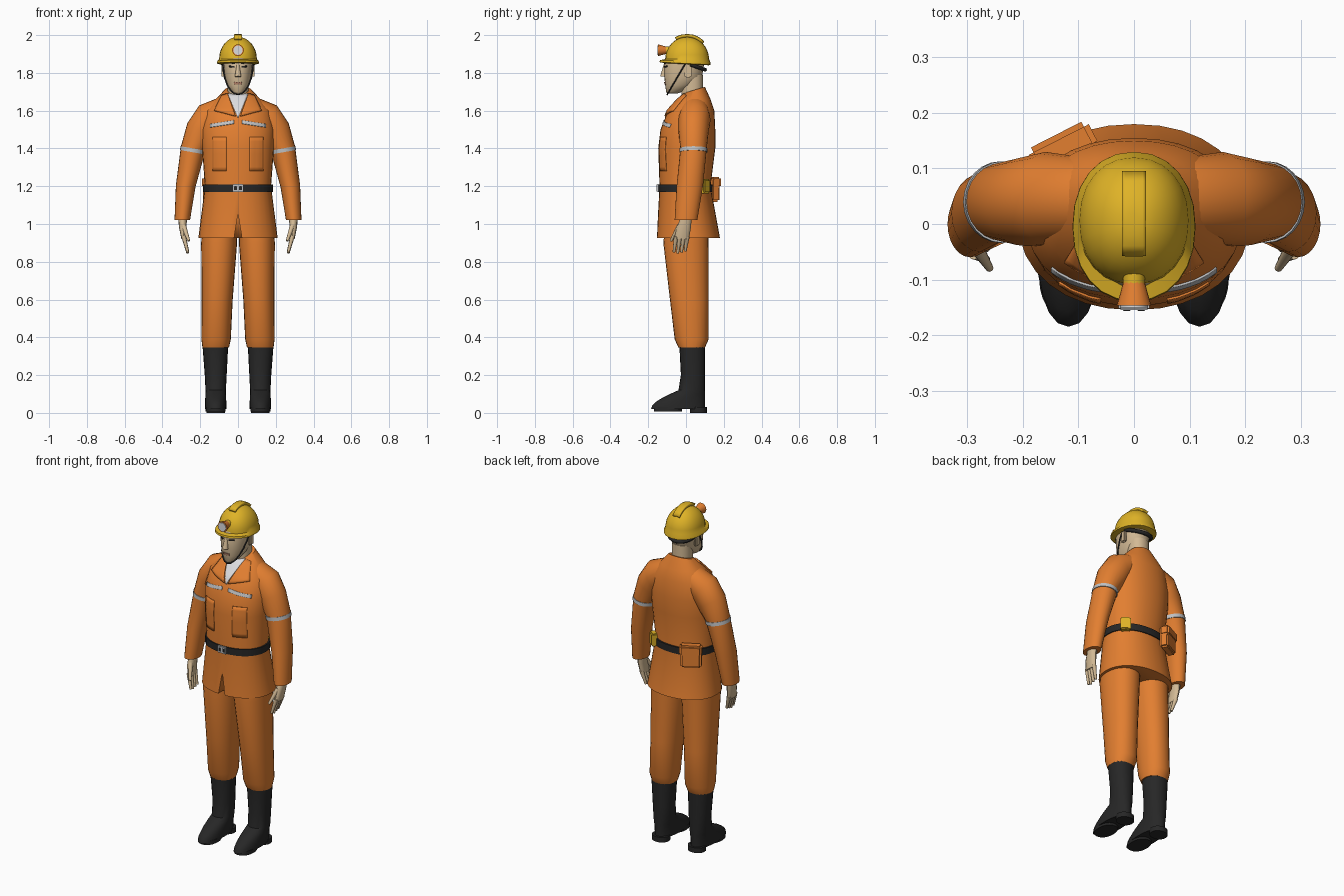
import bpy, bmesh, math
from mathutils import Vector
from mathutils.bvhtree import BVHTree

cube = bpy.data.objects.get("Cube")
if cube:
    bpy.data.objects.remove(cube, do_unlink=True)


def material(name, *rgb):
    mat = bpy.data.materials.new(name)
    mat.use_nodes = True
    mat.diffuse_color = (*rgb, 1)
    shader = mat.node_tree.nodes["Principled BSDF"]
    shader.inputs["Base Color"].default_value = (*rgb, 1)
    shader.inputs["Roughness"].default_value = 0.7
    return mat


ORANGE = material("work orange", 0.76, 0.21, 0.03)
BLACK = material("rubber black", 0.02, 0.02, 0.02)
SKIN = material("skin", 0.65, 0.49, 0.3)
YELLOW = material("safety yellow", 0.74, 0.45, 0.02)
GREY = material("reflective grey", 0.52, 0.53, 0.54)
WHITE = material("shirt white", 0.72, 0.72, 0.74)
LIPS = material("lips", 0.45, 0.22, 0.14)


def finish(name, bm, mat, angle=40):
    bmesh.ops.recalc_face_normals(bm, faces=bm.faces)
    mesh = bpy.data.meshes.new(name)
    bm.to_mesh(mesh)
    bm.free()
    mesh.materials.append(mat)
    ob = bpy.data.objects.new(name, mesh)
    bpy.context.collection.objects.link(ob)
    bpy.ops.object.select_all(action='DESELECT')
    ob.select_set(True)
    bpy.context.view_layer.objects.active = ob
    bpy.ops.object.shade_smooth_by_angle(angle=math.radians(angle))
    return ob


def loft(name, rings, mat, sides=24, power=0.92, flip=1, angle=40):
    """Rings: z, centre x, half width, front y, back y, [roll in degrees, rise towards the back]."""
    bm = bmesh.new()
    loops = []
    for z, cx, width, front, back, *rest in rings:
        roll, rise = (rest + [0, 0])[:2]
        roll, cy, depth = math.radians(roll), (front + back) / 2, (back - front) / 2
        loop = []
        for i in range(sides):
            a = math.tau * i / sides
            c, s = (math.copysign(abs(f) ** power, f) for f in (math.cos(a), math.sin(a)))
            loop.append(bm.verts.new((flip * (cx + width * c * math.cos(roll)), cy + depth * s,
                                      z + width * c * math.sin(roll) + rise * depth * s)))
        loops.append(loop)
    for low, high in zip(loops, loops[1:]):
        for i in range(sides):
            j = (i + 1) % sides
            bm.faces.new((low[i], low[j], high[j], high[i]))
    bm.faces.new(loops[0])
    bm.faces.new(loops[-1])
    return finish(name, bm, mat, angle)


def box(name, loc, size, mat, turn=0, bevel=0.006):
    bm = bmesh.new()
    bmesh.ops.create_cube(bm, size=1)
    bmesh.ops.scale(bm, vec=size, verts=bm.verts)
    bmesh.ops.bevel(bm, geom=bm.edges[:], offset=bevel, segments=2, affect='EDGES')
    ob = finish(name, bm, mat)
    ob.location, ob.rotation_euler.z = loc, math.radians(turn)
    return ob


def rod(name, start, end, start_radius, end_radius, mat, sides=12):
    start, end = Vector(start), Vector(end)
    bm = bmesh.new()
    bmesh.ops.create_cone(bm, cap_ends=True, segments=sides, radius1=start_radius,
                          radius2=end_radius, depth=(end - start).length)
    ob = finish(name, bm, mat)
    ob.location = (start + end) / 2
    ob.rotation_euler = (end - start).to_track_quat('Z', 'Y').to_euler()
    return ob


def surface(ob):
    bm = bmesh.new()
    bm.from_mesh(ob.data)
    tree = BVHTree.FromBMesh(bm)
    bm.free()
    return tree


def plate(name, tree, corners, mat, thick=0.004, top=False, cells=8):
    """Lay a four cornered plate on a surface, from the front or from the top."""
    bm = bmesh.new()
    a, b, c, d = (Vector(corner) for corner in corners)
    ray = Vector((0, 0, -1)) if top else Vector((0, 1, 0))
    grid = {}
    for i in range(cells + 1):
        for j in range(cells + 1):
            q = a.lerp(b, i / cells).lerp(d.lerp(c, i / cells), j / cells)
            start = Vector((q.x, q.y, 3)) if top else Vector((q.x, -1, q.y))
            hit = tree.ray_cast(start, ray)[0]
            if hit:
                grid[i, j] = bm.verts.new(hit - ray * thick / 2)
    for i, j in grid:
        quad = [grid.get(key) for key in ((i, j), (i + 1, j), (i + 1, j + 1), (i, j + 1))]
        if all(quad):
            bm.faces.new(quad)
    ob = finish(name, bm, mat)
    solid = ob.modifiers.new("thickness", 'SOLIDIFY')
    solid.thickness, solid.offset = thick, 0


def bar(name, tree, start, end, height, mat, **options):
    """A plate of even height whose middle line runs from start to end."""
    half = Vector((0, height / 2))
    start, end = Vector(start), Vector(end)
    plate(name, tree, (start + half, end + half, end - half, start - half), mat, **options)


def strap(name, points, radius, mat):
    curve = bpy.data.curves.new(name, 'CURVE')
    curve.dimensions, curve.bevel_depth, curve.bevel_resolution = '3D', radius, 1
    spline = curve.splines.new('POLY')
    spline.points.add(len(points) - 1)
    for point, co in zip(spline.points, points):
        point.co = (*co, 1)
    curve.materials.append(mat)
    bpy.context.collection.objects.link(bpy.data.objects.new(name, curve))


# Jacket body, with a notch cut in the front hem
jacket = loft("jacket", [
    (0.925, 0, 0.21, -0.155, 0.18), (1.2, 0, 0.175, -0.14, 0.13), (1.4, 0, 0.19, -0.147, 0.155),
    (1.5, 0, 0.195, -0.135, 0.155), (1.6, 0, 0.175, -0.095, 0.15),
    (1.66, 0, 0.12, -0.045, 0.13), (1.71, 0, 0.07, -0.01, 0.1, 0, 0.3)], ORANGE, sides=32)
notch = rod("notch_cutter", (0, -0.1, 0.955), (0, -0.22, 0.955), 0.1, 0.1, ORANGE, sides=3)
notch.rotation_euler = (math.radians(90), 0, 0)
notch.scale.x = 0.28
notch.hide_render = True
cut = jacket.modifiers.new("notch", 'BOOLEAN')
cut.operation, cut.object = 'DIFFERENCE', notch
bpy.context.view_layer.objects.active = jacket
bpy.context.view_layer.update()
bpy.ops.object.modifier_apply(modifier=cut.name)
bpy.data.objects.remove(notch, do_unlink=True)
chest = surface(jacket)
plate("shirt", chest, [(-0.055, 1.69), (0.055, 1.69), (0.002, 1.565), (-0.002, 1.565)], WHITE)

# Belt with buckle, clip and pouch
loft("belt", [(z, 0, 0.184, -0.147, 0.141) for z in (1.17, 1.21)], BLACK, sides=32)
box("buckle", (0, -0.149, 1.19), (0.055, 0.012, 0.042), GREY, bevel=0.003)
for x in (-0.013, 0.013):
    box("buckle_slot", (x, -0.155, 1.19), (0.014, 0.004, 0.02), BLACK, bevel=0.001)
box("belt_clip", (0.143, 0.1, 1.2), (0.055, 0.035, 0.075), YELLOW, turn=-38)
box("pouch", (-0.127, 0.133, 1.18), (0.115, 0.05, 0.125), ORANGE, turn=27, bevel=0.01)
box("pouch_flap", (-0.128, 0.137, 1.22), (0.122, 0.054, 0.06), ORANGE, turn=27, bevel=0.01)

# Neck, head and nose
loft("neck", [(z, 0, 0.055, -0.025, 0.09) for z in (1.62, 1.79)], SKIN)
head = loft("head", [
    (1.69, 0, 0.02, -0.1, -0.05), (1.7, 0, 0.035, -0.105, -0.02), (1.735, 0, 0.06, -0.11, 0.04),
    (1.78, 0, 0.07, -0.115, 0.085), (1.87, 0, 0.08, -0.115, 0.1), (1.93, 0, 0.07, -0.08, 0.09)],
    SKIN, angle=60)
face = surface(head)
rod("nose", (0, -0.11, 1.85), (0, -0.12, 1.78), 0.006, 0.017, SKIN)
bar("lips", face, (-0.02, 1.745), (0.02, 1.745), 0.012, LIPS)

for s, side in ((1, "left"), (-1, "right")):
    # Face details
    bar(side + "_eye", face, (s * 0.018, 1.833), (s * 0.045, 1.834), 0.008, BLACK)
    bar(side + "_brow", face, (s * 0.015, 1.85), (s * 0.05, 1.853), 0.006, BLACK)
    box(side + "_ear", (s * 0.078, 0.01, 1.81), (0.018, 0.036, 0.07), SKIN, bevel=0.007)
    # Lapel, pocket and reflective strip on the chest
    plate(side + "_lapel", chest, [(s * 0.055, 1.69), (s * 0.085, 1.68), (s * 0.125, 1.6),
                                   (s * 0.012, 1.57)], ORANGE, thick=0.009)
    bar(side + "_pocket", chest, (s * 0.06, 1.37), (s * 0.135, 1.37), 0.18, ORANGE)
    bar(side + "_chest_strip", chest, (s * 0.02, 1.54), (s * 0.148, 1.52), 0.018, GREY)
    # Sleeve with a reflective band
    loft(side + "_sleeve", [
        (1.6, 0.09, 0.07, -0.03, 0.12, 80), (1.55, 0.16, 0.09, -0.04, 0.13, 60),
        (1.49, 0.195, 0.085, -0.04, 0.12, 30), (1.4, 0.237, 0.066, -0.03, 0.11, 10),
        (1.2, 0.277, 0.052, -0.05, 0.09, 5), (1.02, 0.295, 0.041, -0.06, 0.06)],
        ORANGE, power=1, flip=s)
    loft(side + "_sleeve_band", [(z, 0.237 + (1.4 - z) / 5, 0.068, -0.034, 0.113, 10)
                                 for z in (1.4, 1.38)], GREY, power=1, flip=s)
    # Hand
    loft(side + "_palm", [(1.03, 0.293, 0.024, -0.03, 0.03), (0.98, 0.293, 0.019, -0.05, 0.026),
                          (0.92, 0.286, 0.014, -0.062, 0.016)], SKIN, sides=12, flip=s)
    for i in range(4):
        y = i * 0.02 - 0.052
        tip = 0.845 + 0.006 * abs(i - 1)
        rod(f"{side}_finger_{i}", (s * 0.288, y, 0.935), (s * 0.266, y - 0.012, tip),
            0.012, 0.007, SKIN)
    rod(side + "_thumb", (s * 0.288, -0.035, 0.99), (s * 0.26, -0.08, 0.91), 0.014, 0.007, SKIN)
    # Trouser leg
    loft(side + "_trouser_leg", [
        (0.99, 0.1, 0.09, -0.11, 0.12), (0.9, 0.1, 0.095, -0.12, 0.12),
        (0.6, 0.11, 0.082, -0.085, 0.12), (0.39, 0.116, 0.078, -0.06, 0.12),
        (0.345, 0.118, 0.07, -0.04, 0.1)], ORANGE, flip=s)
    # Boot: the foot reaches forward as it nears the ground
    shaft = [(0.355, 0.12, 0.068, -0.035, 0.1), (0.2, 0.118, 0.058, -0.027, 0.1)]
    steps = [i / 5 for i in range(6)]
    foot = [(0.12 - 0.1 * t, 0.118, 0.054 + t / 300, -0.04 - 0.145 * math.sin(t * math.pi / 2), 0.1)
            for t in steps]
    loft(side + "_boot", shaft + foot, BLACK, sides=20, flip=s)
    loft(side + "_boot_heel", [(z, 0.118, 0.05, 0.02, 0.11) for z in (0.03, 0)], BLACK, flip=s)
    loft(side + "_boot_sole", [(z, 0.118, 0.053, -0.17, -0.02) for z in (0.03, 0.007)],
         BLACK, flip=s)

# Helmet with brim, ridge, chin strap and nape band
brim = [(1.846, 0, 0.097, -0.115, 0.12, 0, -0.05), (1.85, 0, 0.111, -0.14, 0.13, 0, -0.05),
        (1.861, 0, 0.11, -0.138, 0.13, 0, -0.05)]
arcs = [math.pi / 2 * i / 8 for i in range(8)]
dome = [(1.873 + 0.118 * math.sin(a), 0, 0.1 * math.cos(a), 0.006 - 0.116 * math.cos(a),
         0.006 + 0.116 * math.cos(a)) for a in arcs]
helmet = loft("helmet", brim + dome, YELLOW)
bar("helmet_ridge", surface(helmet), (-0.02, 0.018), (0.02, 0.018), 0.145, YELLOW,
    thick=0.016, top=True)
turns = [math.pi * i / 12 for i in range(13)]
strap("chin_strap", [(0.08 * math.cos(a), -0.1 * math.sin(a), 1.855 - 0.17 * math.sin(a))
                     for a in turns], 0.004, BLACK)
strap("nape_band", [(0.079 * math.cos(a), 0.02 + 0.08 * math.sin(a), 1.845 - 0.028 * math.sin(a))
                    for a in turns], 0.011, BLACK)

# Lamp on the helmet
rod("lamp_bracket", (0, -0.08, 1.92), (0, -0.11, 1.92), 0.02, 0.02, YELLOW)
rod("lamp_housing", (0, -0.1, 1.92), (0, -0.147, 1.92), 0.018, 0.031, ORANGE, sides=20)
rod("lamp_lens", (0, -0.14, 1.92), (0, -0.15, 1.92), 0.025, 0.025, WHITE, sides=20)
